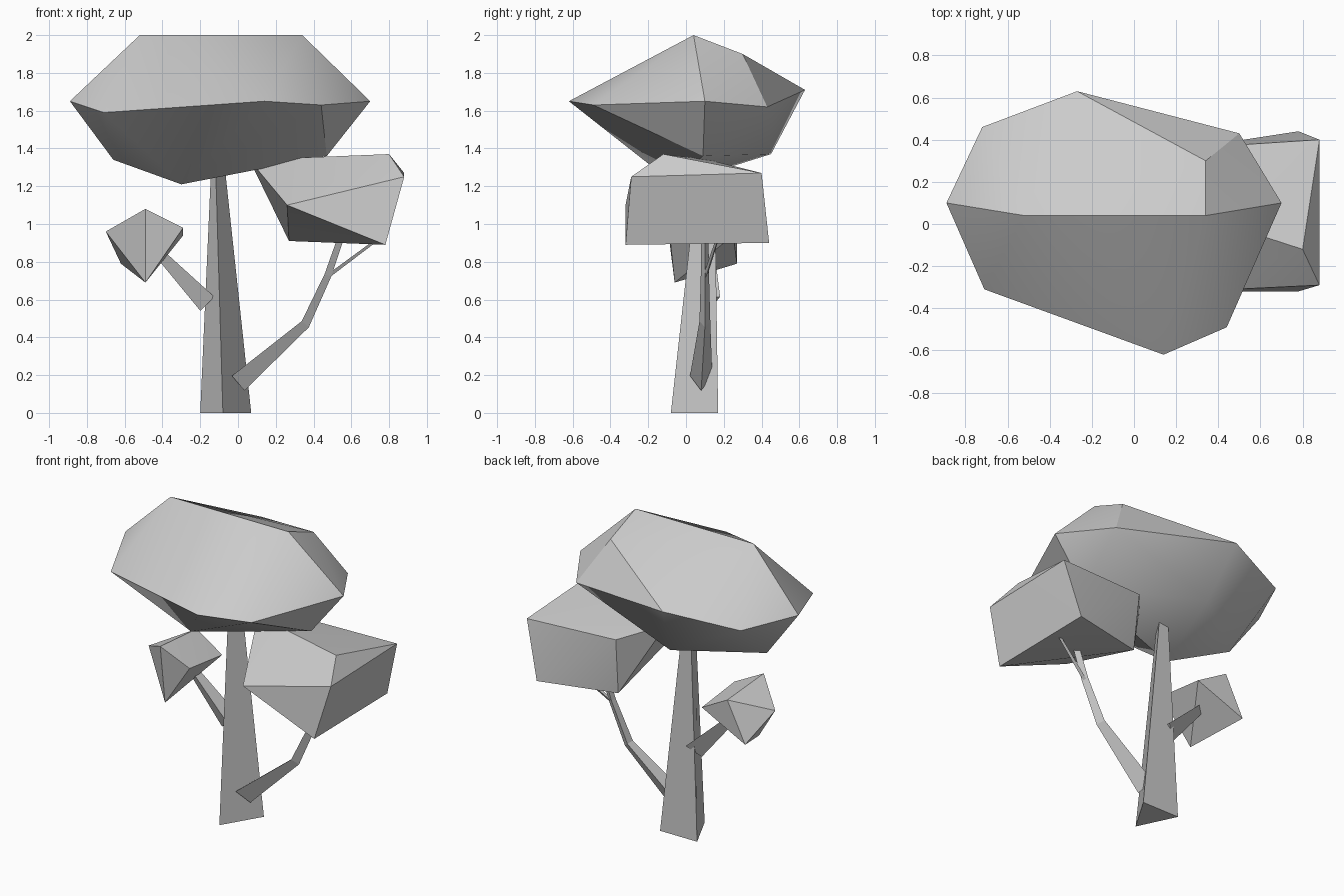
import bpy, bmesh, math
from mathutils import Vector

if "Cube" in bpy.data.objects:
    bpy.data.objects.remove(bpy.data.objects["Cube"])


def finish(bm, name, smooth):
    bmesh.ops.recalc_face_normals(bm, faces=bm.faces)
    me = bpy.data.meshes.new(name)
    bm.to_mesh(me)
    bm.free()
    ob = bpy.data.objects.new(name, me)
    bpy.context.collection.objects.link(ob)
    if smooth:
        bpy.ops.object.select_all(action='DESELECT')
        ob.select_set(True)
        bpy.context.view_layer.objects.active = ob
        bpy.ops.object.shade_smooth_by_angle(angle=math.radians(30))
    return ob


def foliage(name, corners):
    """Faceted leaf clump: the convex hull of its corners."""
    bm = bmesh.new()
    for c in corners:
        bm.verts.new(c)
    bmesh.ops.convex_hull(bm, input=bm.verts[:])
    return finish(bm, name, True)


def loft(name, rings):
    """Capped three-sided limb through a list of rings."""
    bm = bmesh.new()
    loops = [[bm.verts.new(p) for p in r] for r in rings]
    for a, b in zip(loops, loops[1:]):
        for i in range(len(a)):
            j = (i + 1) % len(a)
            bm.faces.new((a[i], a[j], b[j], b[i]))
    bm.faces.new(loops[0])
    bm.faces.new(loops[-1])
    return finish(bm, name, False)


def branch(name, path, radii):
    """Tapered triangular tube with one edge underneath."""
    pts = [Vector(p) for p in path]
    side = Vector((0, 1, 0))
    rings = []
    for i, (p, r) in enumerate(zip(pts, radii)):
        d = (pts[min(i + 1, len(pts) - 1)] - pts[max(i - 1, 0)]).normalized()
        up = d.cross(side).normalized()
        if up.z < 0:
            up = -up
        rings.append([p + r * (side * math.cos(a) + up * math.sin(a))
                      for a in (math.radians(k) for k in (-90, 30, 150))])
    return loft(name, rings)


# Foliage clumps
foliage("main_crown", [
    (-0.52, 0.04, 2.0), (0.34, 0.04, 2.0), (0.34, 0.30, 1.90),
    (-0.89, 0.10, 1.65), (-0.71, -0.31, 1.59), (0.14, -0.62, 1.65),
    (0.44, -0.49, 1.63), (0.70, 0.10, 1.65), (0.50, 0.43, 1.62),
    (-0.27, 0.63, 1.71), (-0.72, 0.46, 1.64),
    (-0.66, 0.10, 1.34), (-0.30, -0.06, 1.21), (0.47, 0.09, 1.36),
    (-0.20, 0.45, 1.37)])
foliage("right_crown", [
    (0.80, -0.12, 1.37), (0.88, -0.29, 1.25), (0.88, 0.40, 1.27),
    (0.78, -0.32, 0.89), (0.78, 0.44, 0.90), (0.26, -0.32, 1.10),
    (0.27, 0.32, 0.91), (0.26, 0.36, 1.28), (0.06, 0.12, 1.34)])
foliage("left_crown", [
    (-0.70, 0.07, 0.96), (-0.49, -0.11, 1.08), (-0.49, 0.27, 1.05),
    (-0.49, -0.06, 0.69), (-0.29, -0.09, 0.98), (-0.29, 0.25, 0.94),
    (-0.62, 0.27, 0.79)])

# Trunk
loft("trunk", [
    [(-0.20, 0.17, 0), (-0.08, -0.08, 0), (0.07, 0.17, 0)],
    [(-0.14, 0.15, 1.35), (-0.12, 0.07, 1.35), (-0.075, 0.15, 1.35)]])

# Branches
branch("right_branch", [(-0.01, 0.08, 0.17), (0.35, 0.10, 0.475), (0.47, 0.10, 0.73),
                        (0.55, 0.10, 0.96)], [0.068, 0.033, 0.025, 0.022])
branch("right_twig", [(0.46, 0.10, 0.715), (0.75, 0.17, 0.93)], [0.013, 0.009])
branch("left_branch", [(-0.15, 0.12, 0.59), (-0.44, 0.12, 0.88)], [0.07, 0.03])
